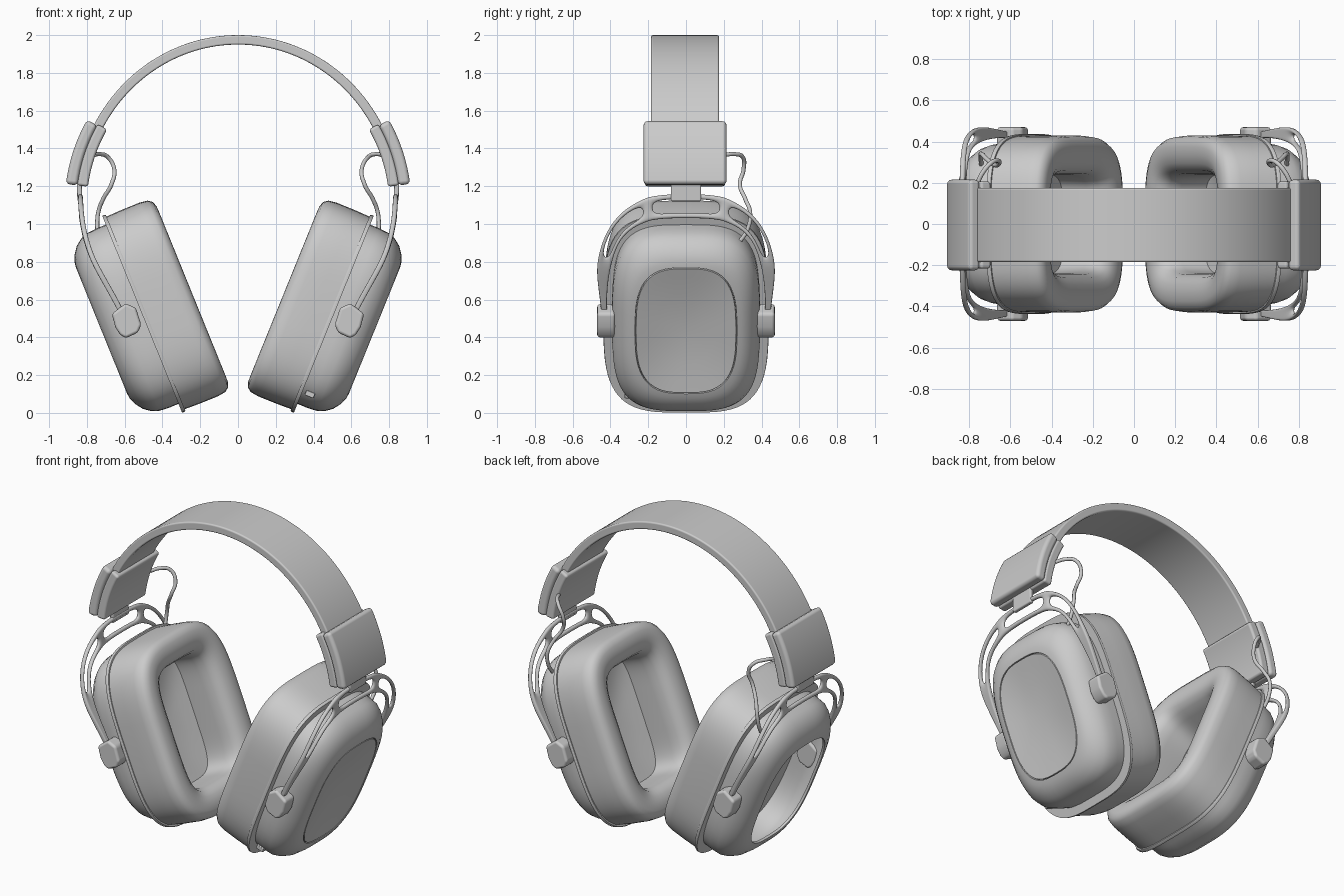
import bpy, bmesh, math
from mathutils import Vector

if "Cube" in bpy.data.objects:
    bpy.data.objects.remove(bpy.data.objects["Cube"])

TILT = math.radians(22.1)
U = Vector((math.cos(TILT), 0, -math.sin(TILT)))   # outward from the head
V = Vector((math.sin(TILT), 0, math.cos(TILT)))    # up along the ear cup
CUP = Vector((0.5, 0, 0.525))
ARC_Z = 1.10


def finish(name, bm, bevel=0.0, angle=35):
    bmesh.ops.recalc_face_normals(bm, faces=bm.faces[:])
    me = bpy.data.meshes.new(name)
    bm.to_mesh(me)
    bm.free()
    ob = bpy.data.objects.new(name, me)
    bpy.context.collection.objects.link(ob)
    bpy.ops.object.select_all(action='DESELECT')
    ob.select_set(True)
    bpy.context.view_layer.objects.active = ob
    if bevel:
        m = ob.modifiers.new("Bevel", 'BEVEL')
        m.width, m.segments, m.limit_method = bevel, 3, 'ANGLE'
        m.harden_normals = True
    bpy.ops.object.shade_smooth_by_angle(angle=math.radians(angle))
    return ob


def cup_point(s, u, y, v):
    p = CUP + U * u + V * v
    return Vector((s * p.x, y, p.z))


def loft(name, s, rings, close=None, ring_loop=False, count=72):
    """Skin superellipse rings (half width, half height, exponent, depth)."""
    bm = bmesh.new()
    loops = []
    for a, b, n, u in rings:
        row = []
        for i in range(count):
            t = 2 * math.pi * i / count
            c, d = math.cos(t), math.sin(t)
            y = a * math.copysign(abs(c) ** (2 / n), c)
            v = b * math.copysign(abs(d) ** (2 / n), d)
            row.append(bm.verts.new(cup_point(s, u, y, v)))
        loops.append(row)
    pairs = list(zip(loops, loops[1:]))
    if ring_loop:
        pairs.append((loops[-1], loops[0]))
    for lo, hi in pairs:
        for i in range(count):
            j = (i + 1) % count
            bm.faces.new((lo[i], lo[j], hi[j], hi[i]))
    if close is not None:
        tip = bm.verts.new(cup_point(s, close, 0, 0))
        for i in range(count):
            bm.faces.new((loops[-1][i], loops[-1][(i + 1) % count], tip))
    return finish(name, bm, angle=40)


def arc_block(name, s, a0, a1, inner, outer, half, bevel, segs):
    """Bar of rectangular section swept along an elliptic arc over the head."""
    bm = bmesh.new()
    rows = []
    for i in range(segs + 1):
        t = math.radians(a0 + (a1 - a0) * i / segs)
        row = []
        for (rx, rz), y in ((inner, -half), (outer, -half), (outer, half), (inner, half)):
            row.append(bm.verts.new((s * rx * math.cos(t), y - 0.005, ARC_Z + rz * math.sin(t))))
        rows.append(row)
    for lo, hi in zip(rows, rows[1:]):
        for k in range(4):
            bm.faces.new((lo[k], lo[(k + 1) % 4], hi[(k + 1) % 4], hi[k]))
    bm.faces.new(rows[0])
    bm.faces.new(rows[-1])
    return finish(name, bm, bevel)


def prism(name, s, outline, y0, y1, bevel):
    """Extrude an x-z outline along y."""
    bm = bmesh.new()
    face = bm.faces.new([bm.verts.new((s * x, y0, z)) for x, z in outline])
    out = bmesh.ops.extrude_face_region(bm, geom=[face])
    moved = [g for g in out["geom"] if isinstance(g, bmesh.types.BMVert)]
    bmesh.ops.translate(bm, verts=moved, vec=(0, y1 - y0, 0))
    return finish(name, bm, bevel)


def lerp_table(table, z):
    for (z0, x0), (z1, x1) in zip(table, table[1:]):
        if z <= z1:
            return x0 + (x1 - x0) * (z - z0) / (z1 - z0)
    return table[-1][1]


YOKE_OUT = [(.445, .5), (.458, .62), (.475, .74), (.465, .84), (.42, .97), (.34, 1.07),
            (.235, 1.13), (.185, 1.148), (.09, 1.158), (0, 1.16)]
YOKE_IN = [(.415, .5), (.42, .61), (.41, .72), (.39, .81), (.36, .90), (.30, .97),
           (.215, 1.01), (.175, 1.022), (.09, 1.03), (0, 1.03)]
YOKE_X = [(.5, .60), (.6, .65), (.72, .72), (.8, .765), (.87, .795), (.95, .815), (1.03, .828), (1.2, .838)]


def yoke(name, s):
    full = lambda half: half + [(-y, z) for y, z in half[-2::-1]]
    bm = bmesh.new()
    rows = []
    for (yo, zo), (yi, zi) in zip(full(YOKE_OUT), full(YOKE_IN)):
        row = []
        for f in (0, 0.22, 0.78, 1):
            y, z = yo + (yi - yo) * f, zo + (zi - zo) * f
            row.append(bm.verts.new((s * lerp_table(YOKE_X, z), y, z)))
        rows.append(row)
    slots = {3, 4, 5, 7, 8, 9, 10, 12, 13, 14}
    for i in range(len(rows) - 1):
        for k in range(3):
            if k == 1 and i in slots:
                continue
            bm.faces.new((rows[i][k], rows[i][k + 1], rows[i + 1][k + 1], rows[i + 1][k]))
    ob = finish(name, bm, angle=80)
    m = ob.modifiers.new("Thickness", 'SOLIDIFY')
    m.thickness, m.offset = 0.028, 0
    m = ob.modifiers.new("Smooth", 'SUBSURF')
    m.levels = m.render_levels = 2


def cable(name, s):
    pts = [(.76, .20, 1.365), (.735, .25, 1.37), (.69, .30, 1.355), (.655, .305, 1.29), (.67, .285, 1.21),
           (.715, .315, 1.13), (.74, .34, 1.06), (.745, .325, .97), (.74, .28, .90)]
    cu = bpy.data.curves.new(name, 'CURVE')
    cu.dimensions = '3D'
    cu.bevel_depth, cu.bevel_resolution, cu.resolution_u = 0.011, 3, 8
    cu.use_fill_caps = True
    sp = cu.splines.new('BEZIER')
    sp.bezier_points.add(len(pts) - 1)
    for bp, (x, y, z) in zip(sp.bezier_points, pts):
        bp.co = (s * x, y, z)
        bp.handle_left_type = bp.handle_right_type = 'AUTO'
    bpy.context.collection.objects.link(bpy.data.objects.new(name, cu))


# Headband
arc_block("headband", 1, 14, 166, (.815, .85), (.865, .90), .18, .01, 72)

for s, side in ((1, "right"), (-1, "left")):
    # Ear cup: cushion, driver cover, rim plate, shell
    loft("cushion_" + side, s, [
        (.428, .550, 3.6, -.005), (.430, .553, 3.6, -.10), (.430, .553, 3.6, -.20), (.424, .547, 3.6, -.245),
        (.405, .530, 3.7, -.268), (.375, .500, 3.9, -.278), (.335, .460, 4.2, -.279), (.295, .420, 4.6, -.270),
        (.262, .387, 5, -.248), (.245, .370, 5, -.21), (.24, .365, 5, -.15), (.245, .37, 5, -.005)],
        ring_loop=True)
    loft("driver_cover_" + side, s, [(.26, .385, 5, -.02), (.18, .27, 4, .01), (.09, .13, 2.5, .035)], close=.045)
    loft("rim_plate_" + side, s, [
        (.25, .375, 4, -.012), (.434, .56, 3.6, -.012), (.438, .563, 3.6, -.004), (.436, .562, 3.6, .008),
        (.25, .375, 4, .008)], ring_loop=True)
    loft("shell_" + side, s, [
        (.39, .512, 3.5, .0), (.392, .512, 3.5, .06), (.39, .508, 3.5, .115), (.378, .494, 3.4, .155),
        (.355, .465, 3.3, .193), (.325, .425, 3.2, .222), (.295, .388, 3.1, .236), (.27, .36, 3, .240),
        (.268, .358, 3, .225)])

    # Yoke with its neck and pivot knobs
    yoke("yoke_" + side, s)
    prism("yoke_neck_" + side, s, [(.824, 1.12), (.85, 1.12), (.855, 1.25), (.829, 1.25)], -.08, .08, .008)
    knob = [(.54, .555), (.595, .58), (.668, .525), (.65, .455), (.625, .415), (.595, .395), (.53, .425), (.512, .465)]
    prism("front_pivot_" + side, s, knob, -.47, -.375, .016)
    prism("back_pivot_" + side, s, knob, .375, .47, .016)

    # Slider housing in two layers, and the cable
    arc_block("slider_inner_" + side, s, 7, 30, (.80, .80), (.858, .858), .212, .015, 8)
    arc_block("slider_outer_" + side, s, 7, 29.5, (.855, .855), (.918, .918), .22, .022, 8)
    cable("cable_" + side, s)

# Dished cap, present on the right cup only; the left shell is open
loft("shell_cap_right", 1, [(.267, .357, 3, .230), (.264, .354, 3, .240), (.22, .295, 2.8, .232),
                            (.15, .20, 2.5, .220), (.07, .095, 2.2, .212)], close=.210)

# Small port on the front of the right cup
c = CUP + U * .05 - V * .44
prism("port_right", 1, [tuple((c + U * (.025 * a) + V * (.014 * b)).xz) for a, b in
                        ((-1, -1), (1, -1), (1, 1), (-1, 1))], -.325, -.28, .004)
